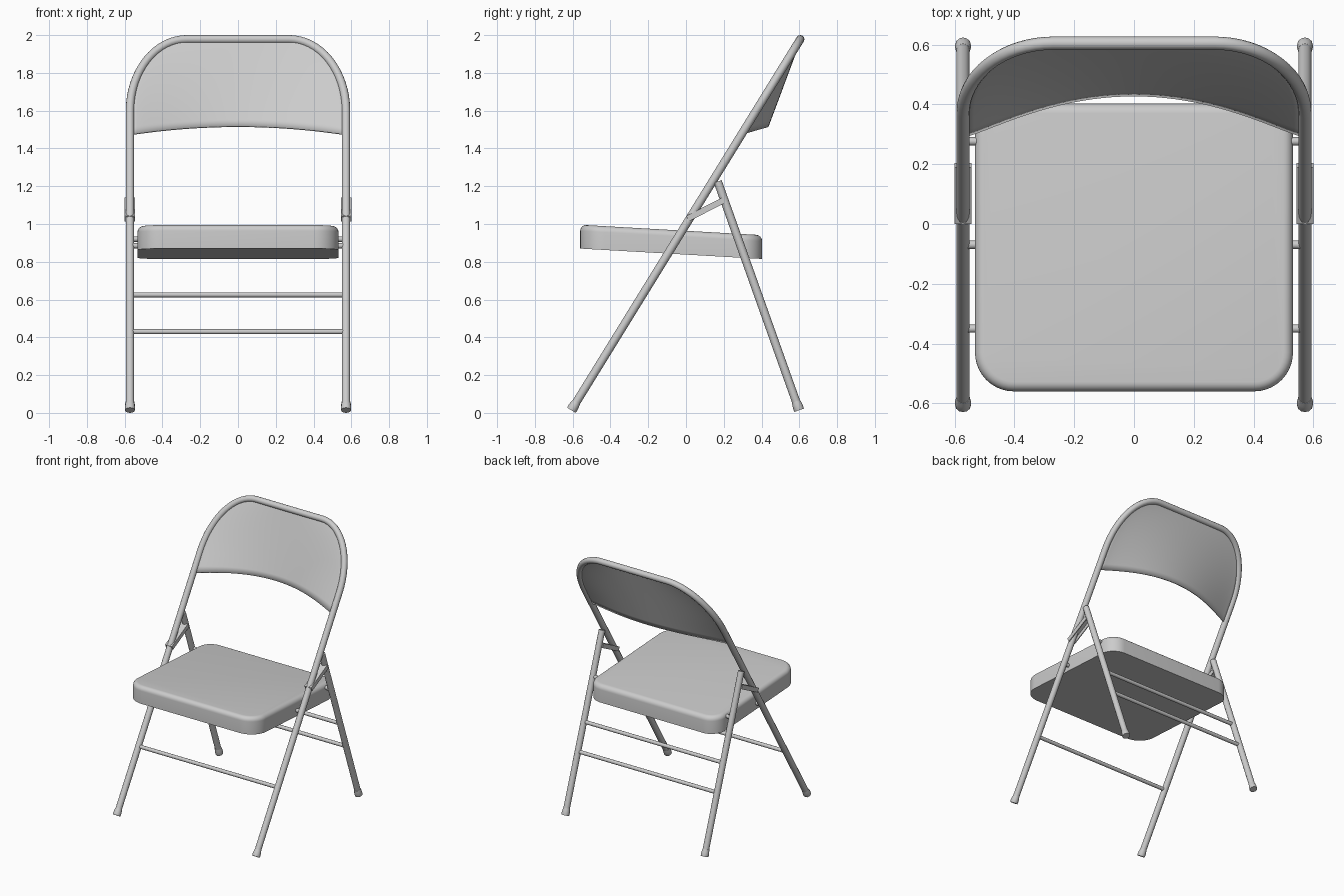
import bpy, math
from mathutils import Vector

if "Cube" in bpy.data.objects:
    bpy.data.objects.remove(bpy.data.objects["Cube"])

LEG_X = 0.572
TUBE_R = 0.022
FRONT_FOOT = Vector((0, -0.607, 0.014))
FRAME_TOP = Vector((0, 0.605, 1.978))
BACK_FOOT = Vector((0, 0.599, 0.014))
BACK_TOP = Vector((0, 0.168, 1.225))


def frame_y(z):
    f = (z - FRONT_FOOT.z) / (FRAME_TOP.z - FRONT_FOOT.z)
    return FRONT_FOOT.y + f * (FRAME_TOP.y - FRONT_FOOT.y)


def back_y(z):
    f = (z - BACK_FOOT.z) / (BACK_TOP.z - BACK_FOOT.z)
    return BACK_FOOT.y + f * (BACK_TOP.y - BACK_FOOT.y)


def mesh_object(name, verts, faces, angle=35):
    me = bpy.data.meshes.new(name)
    me.from_pydata(verts, [], faces)
    me.shade_smooth()
    me.set_sharp_from_angle(angle=math.radians(angle))
    ob = bpy.data.objects.new(name, me)
    bpy.context.collection.objects.link(ob)
    return ob


def tube(name, points, radius, radii=None):
    cu = bpy.data.curves.new(name, 'CURVE')
    cu.dimensions = '3D'
    cu.bevel_depth = radius
    cu.bevel_resolution = 4
    cu.use_fill_caps = True
    sp = cu.splines.new('POLY')
    sp.points.add(len(points) - 1)
    for i, p in enumerate(points):
        sp.points[i].co = (p[0], p[1], p[2], 1)
        if radii:
            sp.points[i].radius = radii[i]
    ob = bpy.data.objects.new(name, cu)
    bpy.context.collection.objects.link(ob)
    return ob


# Outline of the bent front frame: straight legs, elliptical shoulders, flat top
ARC_X, ARC_Z = 0.27, 1.60
RX, RZ = LEG_X - ARC_X, FRAME_TOP.z - ARC_Z


def half_width(z):
    if z <= ARC_Z:
        return LEG_X
    return ARC_X + RX * math.sqrt(max(0, 1 - ((z - ARC_Z) / RZ) ** 2))


right = [(LEG_X, FRONT_FOOT.y, FRONT_FOOT.z)]
for i in range(17):
    a = math.pi / 2 * i / 16
    z = ARC_Z + RZ * math.sin(a)
    right.append((ARC_X + RX * math.cos(a), frame_y(z), z))
left = [(-x, y, z) for x, y, z in reversed(right)]
tube("front_frame", right + left, TUBE_R)

# Legs, feet, seat pivots and folding braces on both sides
for side, s in (("right", 1), ("left", -1)):
    off = Vector((s * LEG_X, 0, 0))
    tube("back_leg_" + side, [BACK_FOOT + off, BACK_TOP + off], TUBE_R)
    for label, foot, top in (("front", FRONT_FOOT, FRAME_TOP), ("back", BACK_FOOT, BACK_TOP)):
        d = (top - foot).normalized()
        tube(f"{label}_foot_{side}", [foot + off + d * t for t in (0, 0.012, 0.03, 0.05)],
             0.0275, [0.96, 1.0, 0.95, 0.82])
    for label, y, z in (("front", frame_y(0.885), 0.885), ("back", back_y(0.92), 0.92)):
        tube(f"{label}_pivot_{side}", [(s * 0.50, y, z), (s * LEG_X, y, z)], 0.014)

    # U-shaped channel brace, extruded along its length
    a, b = Vector((0, 0.008, 1.028)), Vector((0, 0.197, 1.125))
    n = Vector((0, -(b - a).z, (b - a).y)).normalized()
    prof = [(-0.028, -0.016), (-0.028, 0.016), (0.028, 0.016), (0.028, -0.016),
            (0.022, -0.016), (0.022, 0.010), (-0.022, 0.010), (-0.022, -0.016)]
    verts = [p + off + Vector((u, 0, 0)) + n * v for p in (a, b) for u, v in prof]
    faces = [(i, i + 8, (i + 1) % 8 + 8, (i + 1) % 8) for i in range(8)]
    faces += [tuple(range(8)), tuple(range(15, 7, -1))]
    mesh_object("folding_brace_" + side, verts, faces)

# Cross bars
for name, y, z in (("front_cross_bar", frame_y(0.43), 0.43),
                   ("back_cross_bar_lower", back_y(0.43), 0.43),
                   ("back_cross_bar_upper", back_y(0.625), 0.625)):
    tube(name, [(-LEG_X, y, z), (LEG_X, y, z)], 0.0135)

# Seat: stacked rounded rectangles, tilted gently to the back
HX, Y0, Y1 = 0.532, -0.56, 0.403


def seat_ring(inset, h):
    ring = []
    for cx, cy, a0, r in ((1, 1, 0, 0.11), (-1, 1, 90, 0.11), (-1, -1, 180, 0.13), (1, -1, 270, 0.13)):
        px = cx * (HX - r)
        py = Y1 - r if cy > 0 else Y0 + r
        for k in range(11):
            t = math.radians(a0 + 9 * k)
            x, y = px + (r - inset) * math.cos(t), py + (r - inset) * math.sin(t)
            ring.append((x, y, 0.838 - 0.057 * y + h))
    return ring


H, BEV = 0.126, 0.032
rings = [seat_ring(0.0, 0.0)]
for i in range(7):
    t = math.pi / 2 * i / 6
    rings.append(seat_ring(BEV * (1 - math.cos(t)), H - BEV + BEV * math.sin(t)))
m = len(rings[0])
faces = [(r * m + i, r * m + (i + 1) % m, (r + 1) * m + (i + 1) % m, (r + 1) * m + i)
         for r in range(len(rings) - 1) for i in range(m)]
faces += [tuple(range(m - 1, -1, -1)), tuple(range((len(rings) - 1) * m, len(rings) * m))]
mesh_object("seat", [v for r in rings for v in r], faces)

# Backrest: sheet filling the frame, dished backwards toward its lower edge
NU, NT = 32, 20
verts = []
for j in range(NT + 1):
    t = math.sin(math.pi / 2 * j / NT)
    for i in range(NU + 1):
        u = -1 + 2 * i / NU
        zb = 1.472 + 0.043 * (1 - u * u)
        z = zb + t * (FRAME_TOP.z - zb)
        dish = 0.122 * (1 - u * u) ** 1.3 * (FRAME_TOP.z - z) / (FRAME_TOP.z - 1.475)
        verts.append((u * half_width(z), frame_y(z) + dish, z))
w = NU + 1
faces = [(j * w + i, j * w + i + 1, (j + 1) * w + i + 1, (j + 1) * w + i)
         for j in range(NT) for i in range(NU)]
back = mesh_object("backrest", verts, faces)
sol = back.modifiers.new("thickness", 'SOLIDIFY')
sol.thickness = 0.01
sol.offset = 0
